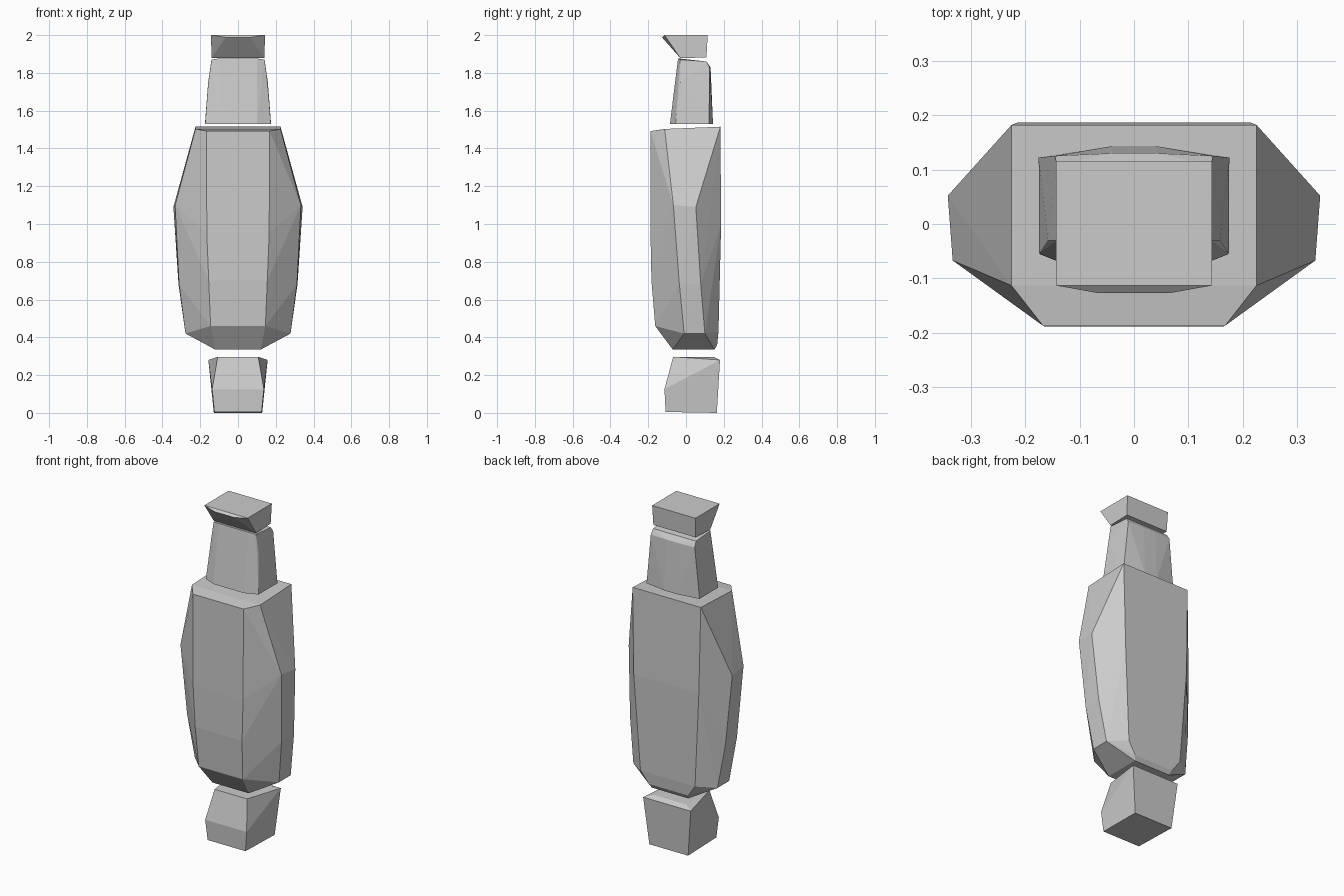
import bpy, bmesh


def faceted(name, half):
    """Convex faceted solid from points on one side, mirrored across x."""
    bm = bmesh.new()
    for x, y, z in half:
        for s in ((1, -1) if x else (1,)):
            bm.verts.new((s * x, y, z))
    hull = bmesh.ops.convex_hull(bm, input=bm.verts[:])
    junk = [v for v in hull["geom_interior"] + hull["geom_unused"]
            if isinstance(v, bmesh.types.BMVert)]
    bmesh.ops.delete(bm, geom=list(set(junk)), context='VERTS')
    bmesh.ops.dissolve_limit(bm, angle_limit=0.02, verts=bm.verts[:], edges=bm.edges[:])
    bmesh.ops.recalc_face_normals(bm, faces=bm.faces[:])
    me = bpy.data.meshes.new(name)
    bm.to_mesh(me)
    bm.free()
    ob = bpy.data.objects.new(name, me)
    bpy.context.collection.objects.link(ob)
    return ob


# wedge-shaped cap
faceted("top_cap", [
    (.143, -.113, 2.0), (.143, .115, 2.0), (.065, -.127, 1.988),
    (.14, -.03, 1.878), (.14, .108, 1.882)])

# tapered upper block
faceted("upper_block", [
    (.174, -.055, 1.53), (.175, .122, 1.53), (.10, -.085, 1.53), (.04, .143, 1.53),
    (.158, -.03, 1.75), (.14, -.03, 1.87), (.10, -.042, 1.877),
    (.142, .108, 1.86), (.145, .125, 1.83), (.04, .13, 1.83)])

# large faceted main body
faceted("main_body", [
    # top rim
    (.225, .182, 1.515), (.225, -.113, 1.503), (.167, -.187, 1.492),
    # widest band
    (.342, .052, 1.09), (.333, -.067, 1.1), (.165, -.188, .95),
    # lower sides, front and back
    (.312, -.035, .68), (.315, .078, .68), (.155, -.183, .70), (.215, .186, 1.0),
    (.278, -.01, .42), (.278, .10, .42), (.145, -.163, .46), (.18, .172, .43),
    # base
    (.12, -.07, .335), (.12, .15, .335), (.13, .165, .36)])

# flared foot block
faceted("foot_block", [
    (.125, -.108, .005), (.128, .163, .0), (.137, -.114, .125),
    (.107, -.068, .297), (.107, .15, .295), (.157, .18, .28)])
